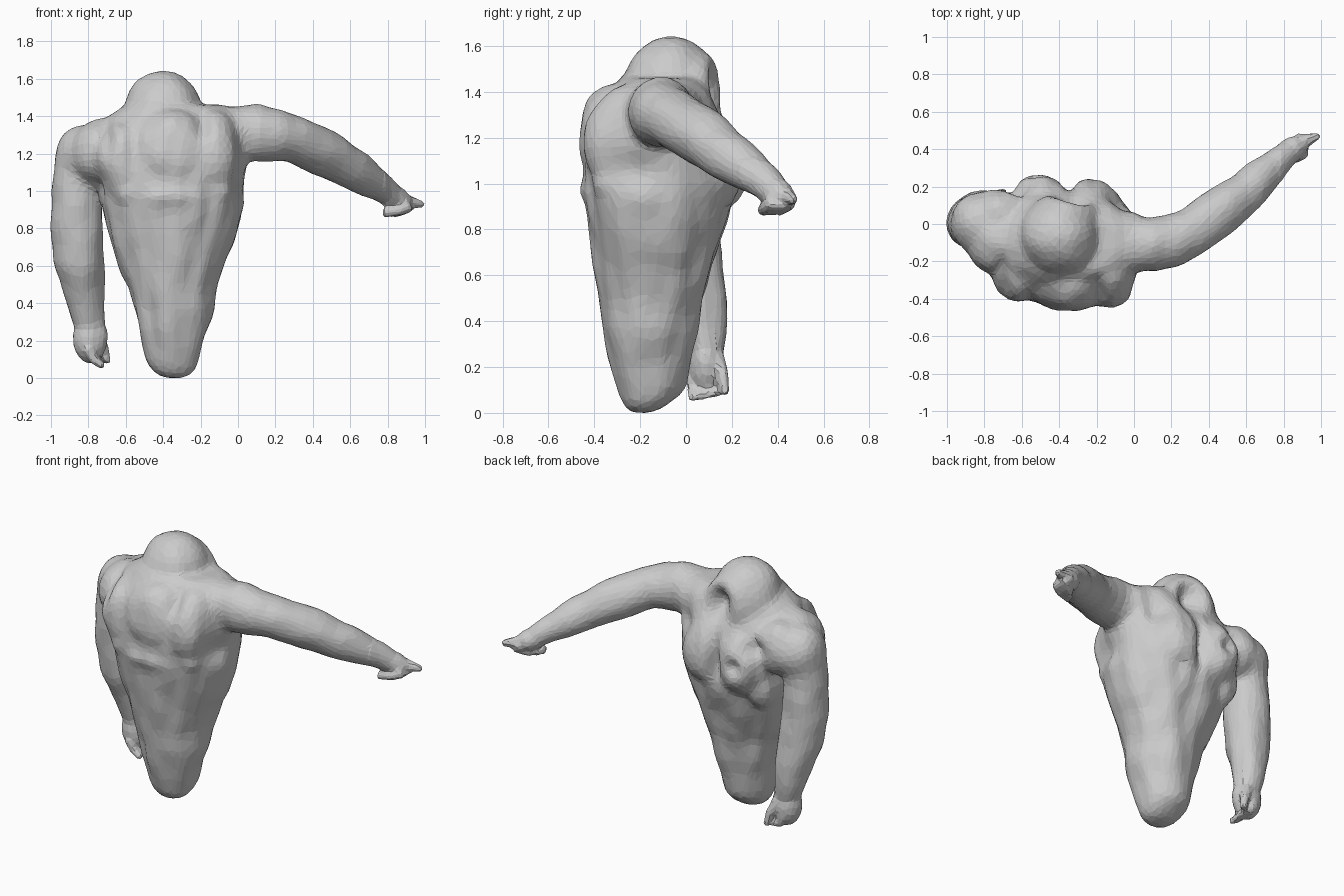
import bpy, bmesh, math
from mathutils import Vector, noise

if "Cube" in bpy.data.objects:
    bpy.data.objects.remove(bpy.data.objects["Cube"])

parts = bmesh.new()


def skin(rings):
    """Close a list of equal-length point rings into a solid."""
    vs = [[parts.verts.new(p) for p in r] for r in rings]
    n = len(vs[0])
    faces = []
    for a, b in zip(vs, vs[1:]):
        for i in range(n):
            j = (i + 1) % n
            faces.append(parts.faces.new((a[i], a[j], b[j], b[i])))
    faces += [parts.faces.new(vs[0][::-1]), parts.faces.new(vs[-1])]
    bmesh.ops.recalc_face_normals(parts, faces=faces)


def loft(rows, power):
    """Rounded-box sections from z, x0, x1, y0, y1."""
    rings = []
    for z, x0, x1, y0, y1 in rows:
        ring = []
        for i in range(32):
            t = math.tau * i / 32
            c, s = math.cos(t), math.sin(t)
            ring.append(((x0 + x1) / 2 + (x1 - x0) / 2 * math.copysign(abs(c) ** power, c),
                         (y0 + y1) / 2 + (y1 - y0) / 2 * math.copysign(abs(s) ** power, s), z))
        rings.append(ring)
    skin(rings)


def tube(path, n=16):
    """Limb through x, y, z, radius points with rounded ends."""
    pts = [Vector(p[:3]) for p in path]
    rad = [p[3] for p in path]
    d0, d1 = (pts[0] - pts[1]).normalized(), (pts[-1] - pts[-2]).normalized()
    pts = [pts[0] + d0 * rad[0] * .5] + pts + [pts[-1] + d1 * rad[-1] * .5]
    rad = [rad[0] * .6] + rad + [rad[-1] * .6]
    rings = []
    for k, p in enumerate(pts):
        t = (pts[min(k + 1, len(pts) - 1)] - pts[max(k - 1, 0)]).normalized()
        u = t.cross(Vector((.3, -1, .2))).normalized()
        w = t.cross(u)
        rings.append([p + rad[k] * (u * math.cos(math.tau * i / n) + w * math.sin(math.tau * i / n))
                      for i in range(n)])
    skin(rings)


def blob(c, r):
    v = bmesh.ops.create_icosphere(parts, subdivisions=3, radius=1)["verts"]
    bmesh.ops.scale(parts, vec=r, verts=v)
    bmesh.ops.translate(parts, vec=c, verts=v)


# tapering tail and trunk
loft([(0, -.39, -.29, -.24, -.16), (.015, -.43, -.25, -.26, -.11), (.05, -.47, -.22, -.28, -.06),
      (.1, -.495, -.205, -.295, -.005), (.3, -.535, -.155, -.34, .03), (.5, -.59, -.11, -.37, .07),
      (.7, -.67, -.03, -.40, .13), (.85, -.71, .01, -.43, .18), (.95, -.73, .035, -.45, .20),
      (1.1, -.75, .045, -.44, .20), (1.2, -.77, .045, -.43, .19), (1.3, -.77, .05, -.39, .16),
      (1.39, -.70, .03, -.34, .12), (1.46, -.60, -.08, -.27, .07)], .92)

# hooded head and neck
blob((-.40, -.065, 1.41), (.212, .205, .238))
blob((-.37, .05, 1.39), (.18, .125, .19))
blob((-.40, -.14, 1.36), (.25, .19, .15))

# back, shoulder blade, chest, flank and shoulder muscles
for c, r in [((-.35, -.29, 1.2), (.23, .185, .24)), ((-.62, -.25, 1.15), (.15, .17, .22)),
             ((-.14, -.27, 1.18), (.15, .18, .25)), ((-.35, -.36, .97), (.22, .105, .07)),
             ((-.55, -.32, .99), (.12, .10, .07)), ((-.14, -.32, 1.0), (.12, .10, .07)),
             ((-.49, .09, 1.07), (.18, .18, .22)), ((-.23, .09, 1.07), (.16, .15, .22)),
             ((-.60, .06, .92), (.10, .12, .14)),
             ((-.82, 0, 1.18), (.155, .17, .175)), ((-.73, -.07, 1.2), (.17, .20, .19)),
             ((-.72, .05, 1.2), (.15, .14, .17)), ((-.05, -.10, 1.32), (.15, .17, .13)),
             ((.10, -.11, 1.34), (.10, .12, .13))]:
    blob(c, r)

# outstretched arm
tube([(-.05, -.11, 1.31, .145), (.1, -.11, 1.31, .15), (.2, -.09, 1.3, .14), (.3, -.05, 1.28, .126),
      (.42, .04, 1.225, .130), (.5, .10, 1.185, .122), (.6, .17, 1.125, .113), (.7, .275, 1.06, .095),
      (.77, .34, 1.015, .075), (.83, .385, .975, .058)])
# hanging arm
tube([(-.79, 0, 1.22, .14), (-.845, 0, 1.13, .14), (-.865, 0, 1.0, .133), (-.865, .01, .8, .138),
      (-.85, .03, .62, .135), (-.83, .06, .5, .118), (-.81, .085, .38, .095), (-.79, .095, .28, .082)])

# pointing hand: palm, straight finger, curled fingers
tube([(.80, .36, .985, .063), (.86, .41, .955, .06), (.90, .425, .935, .045)])
tube([(.87, .43, .955, .04), (.93, .45, .94, .034), (.985, .472, .93, .022)], 8)
for k in range(3):
    y = .36 + .035 * k
    tube([(.88, y + .02, .94, .035), (.91, y + .015, .91, .03), (.86, y - .01, .895, .026),
          (.77 + .03 * k, y - .025, .882, .023)], 8)
# hanging hand: palm, fingers, thumb
blob((-.79, .09, .21), (.09, .08, .13))
for k in range(4):
    y = .03 + .036 * k
    tube([(-.80, y, .16, .032), (-.77, y, .10, .026), (-.725, y, .065 + .008 * k, .02)], 8)
tube([(-.76, .13, .25, .04), (-.715, .16, .16, .028), (-.70, .168, .09, .023)], 8)

# fuse every part into one skin
mesh = bpy.data.meshes.new("body")
parts.to_mesh(mesh)
parts.free()
body = bpy.data.objects.new("body", mesh)
bpy.context.collection.objects.link(body)
rm = body.modifiers.new("fuse", 'REMESH')
rm.mode = 'VOXEL'
rm.voxel_size = .012
sm = body.modifiers.new("soften", 'SMOOTH')
sm.iterations = 3
bpy.context.view_layer.update()
fused = bpy.data.meshes.new_from_object(body.evaluated_get(bpy.context.evaluated_depsgraph_get()))
body.modifiers.clear()
body.data = fused

# blend muscles together, leaving the hands crisp
bm = bmesh.new()
bm.from_mesh(fused)
soft = [v for v in bm.verts if v.co.x < .78 and not (v.co.x < -.6 and v.co.z < .27)]
for _ in range(24):
    bmesh.ops.smooth_vert(bm, verts=soft, factor=.5, use_axis_x=True, use_axis_y=True, use_axis_z=True)
bm.to_mesh(fused)
bm.free()

# carve hood opening, muscle pits and cloth folds: centre, radius, push
dents = [((-.33, .18, 1.40), (.08, .13, .10), (0, -.12, 0)), ((-.70, -.27, 1.30), (.04, .14, .09), (.01, .05, 0)),
         ((-.19, -.33, 1.35), (.05, .14, .07), (0, .05, 0)), ((-.355, .22, 1.05), (.035, .12, .13), (0, -.04, 0)),
         ((-.72, -.24, 1.06), (.06, .12, .08), (.03, .02, 0)), ((.03, -.22, 1.05), (.06, .1, .08), (-.03, .02, 0)),
         ((-.51, .25, 1.08), (.05, .1, .05), (0, -.04, 0)), ((-.62, .2, 1.2), (.07, .12, .05), (0, -.04, 0)),
         ((-.08, .17, 1.22), (.06, .12, .07), (0, -.04, 0))]
moves = []
for v in fused.vertices:
    p, nrm = v.co.copy(), v.normal.copy()
    off = Vector()
    for c, r, d in dents:
        q = sum(((p[i] - c[i]) / r[i]) ** 2 for i in range(3))
        if q < 6:
            off += Vector(d) * math.exp(-q)
    trunk = max(0, 1 - (abs(p.x + .36) / .48) ** 4) * min(1, p.z * 4)
    head = min(1, max(0, (1.45 - p.z) * 5))
    fold = noise.noise(Vector((p.x * 10, p.y * 10, p.z * 2.2)))
    off += nrm * (fold * .02 * trunk * (.15 + .85 * head)
                  + (noise.noise(p * 7) * .008 + .003) * min(1, p.z * 4))
    moves.append(p + off)
low = min(p.z for p in moves)
for v, p in zip(fused.vertices, moves):
    v.co = (p.x, p.y, p.z - low)

# facet the surface
dec = body.modifiers.new("facets", 'DECIMATE')
dec.ratio = .06
for f in fused.polygons:
    f.use_smooth = False
